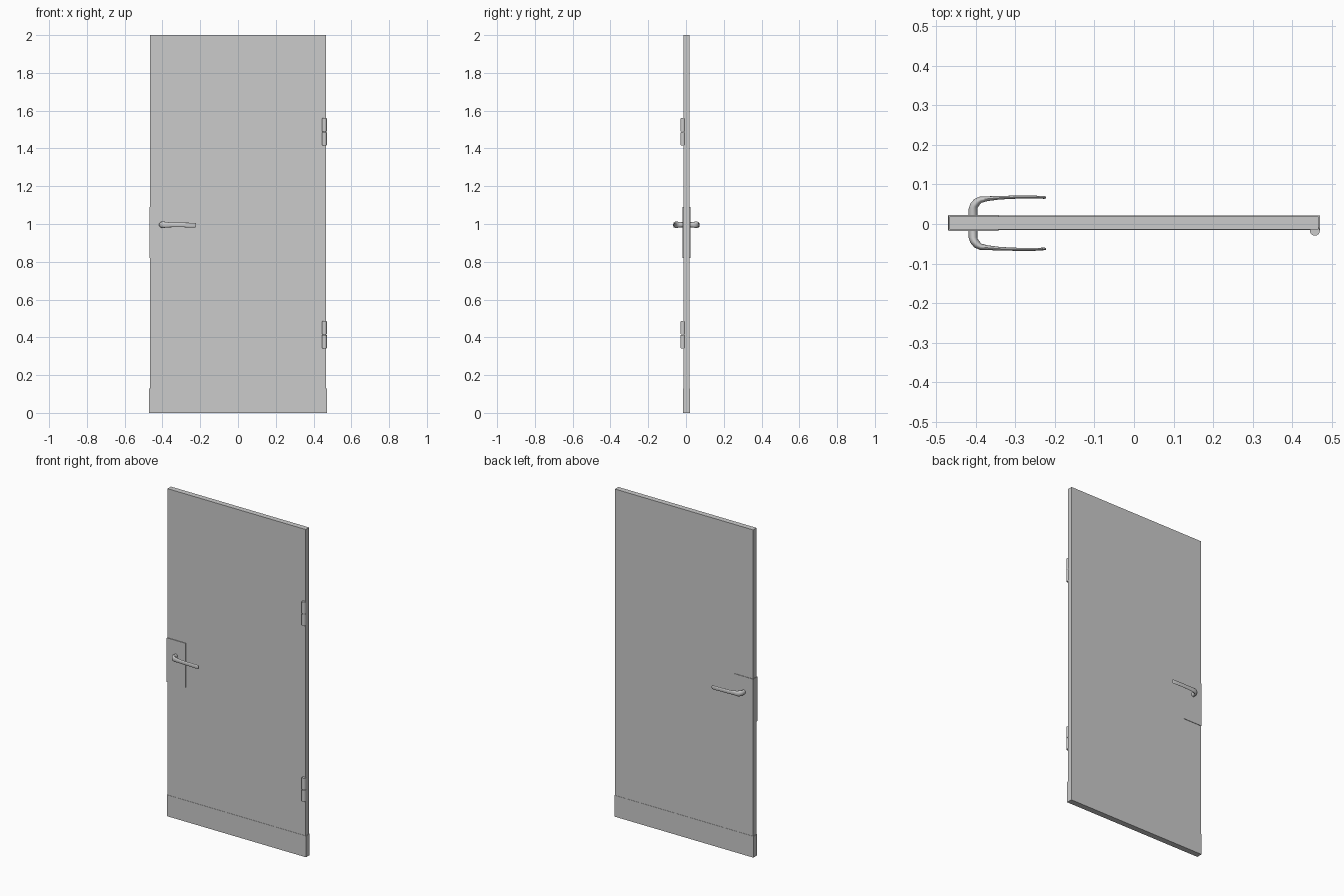
import bpy, bmesh, math
from mathutils import Vector

if "Cube" in bpy.data.objects:
    bpy.data.objects.remove(bpy.data.objects["Cube"])


def finish(name, bm, smooth=False):
    bmesh.ops.recalc_face_normals(bm, faces=bm.faces[:])
    me = bpy.data.meshes.new(name)
    bm.to_mesh(me)
    bm.free()
    ob = bpy.data.objects.new(name, me)
    bpy.context.collection.objects.link(ob)
    if smooth:
        bpy.ops.object.select_all(action='DESELECT')
        ob.select_set(True)
        bpy.context.view_layer.objects.active = ob
        bpy.ops.object.shade_smooth_by_angle(angle=math.radians(35))
    return ob


def box(name, x, y, z):
    bm = bmesh.new()
    bmesh.ops.create_cube(bm, size=1)
    for v in bm.verts:
        v.co = [(a + b) / 2 + c * (b - a) for (a, b), c in zip((x, y, z), v.co)]
    return finish(name, bm)


def barrel(name, z0, z1, r=0.0125, sides=24):
    bm = bmesh.new()
    bmesh.ops.create_cone(bm, cap_ends=True, segments=sides,
                          radius1=r, radius2=r, depth=z1 - z0)
    rims = [e for e in bm.edges if abs(e.verts[0].co.z - e.verts[1].co.z) < 1e-6]
    bmesh.ops.bevel(bm, geom=rims, offset=0.002, segments=2, affect='EDGES')
    bmesh.ops.translate(bm, verts=bm.verts, vec=(0.4575, -0.017, (z0 + z1) / 2))
    return finish(name, bm, True)


def lever(name, side, sides=20):
    # Stations: x, distance from door centre, half thickness, half height, z
    stations = [(-0.407, 0.012, 0.011, 0.013, 0.996), (-0.407, 0.036, 0.011, 0.014, 0.996),
                (-0.405, 0.044, 0.0105, 0.016, 0.996), (-0.397, 0.054, 0.010, 0.017, 0.996),
                (-0.388, 0.0595, 0.008, 0.016, 0.996), (-0.37, 0.062, 0.006, 0.0135, 0.996),
                (-0.34, 0.0645, 0.0045, 0.012, 0.995), (-0.29, 0.0662, 0.0038, 0.012, 0.995),
                (-0.25, 0.0662, 0.0035, 0.0125, 0.994), (-0.227, 0.065, 0.0033, 0.0125, 0.994),
                (-0.222, 0.0648, 0.0022, 0.010, 0.994)]
    bm = bmesh.new()
    rings = []
    for i, (x, d, t, h, z) in enumerate(stations):
        a, b = stations[max(i - 1, 0)], stations[min(i + 1, len(stations) - 1)]
        tan = Vector((b[0] - a[0], b[1] - a[1])).normalized()
        ring = []
        for k in range(sides):
            ang = 2 * math.pi * k / sides
            off = t * math.cos(ang)
            ring.append(bm.verts.new((x - tan.y * off, 0.002 + side * (d + tan.x * off),
                                      z + h * math.sin(ang))))
        rings.append(ring)
    for r0, r1 in zip(rings, rings[1:]):
        for k in range(sides):
            n = (k + 1) % sides
            bm.faces.new((r0[k], r0[n], r1[n], r1[k]))
    bm.faces.new(rings[0])
    bm.faces.new(rings[-1])
    return finish(name, bm, True)


# Door leaf, wrap-around kick plate and lock plate
box("door_leaf", (-0.467, 0.467), (-0.0135, 0.0195), (0.002, 2.0))
box("kick_plate", (-0.470, 0.470), (-0.0150, 0.0210), (0.0, 0.13))
box("lock_plate", (-0.4695, -0.343), (-0.0175, 0.0225), (0.82, 1.09))

# Lever handles on both faces
lever("front_handle", -1)
lever("back_handle", 1)

# Two-part hinge barrels
for label, mid in (("lower", 0.414), ("upper", 1.488)):
    barrel(label + "_hinge_bottom", mid - 0.073, mid - 0.0005)
    barrel(label + "_hinge_top", mid + 0.0005, mid + 0.073)
